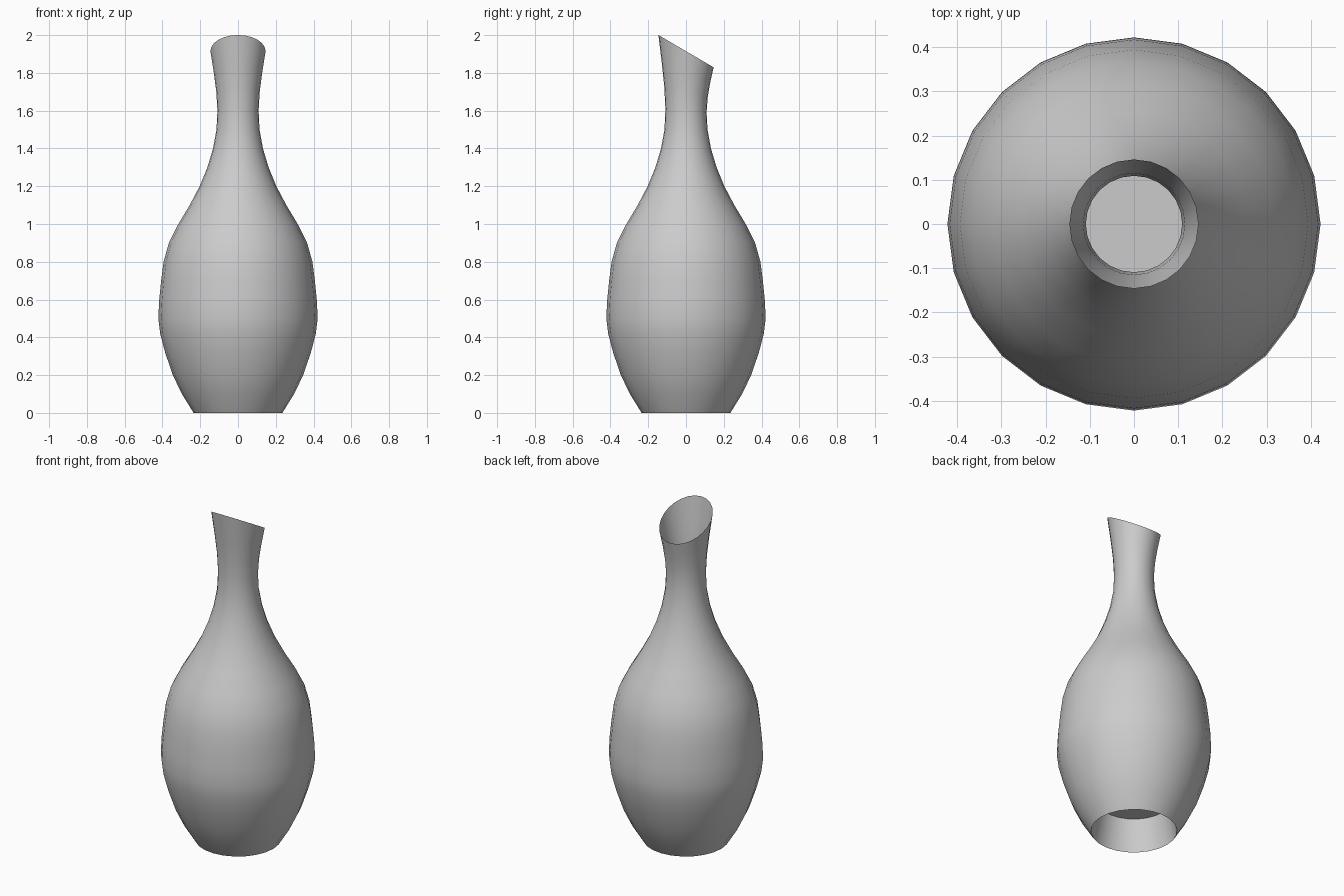
import bpy, bmesh, math

cube = bpy.data.objects.get("Cube")
if cube:
    bpy.data.objects.remove(cube, do_unlink=True)

SEGMENTS = 24
NECK_Z = 1.55      # rings start to tilt above the throat
RIM_Z = 1.915      # mean height of the slanted rim
SLANT = 0.585

# Radius and height from the recessed base, around the foot, up to the rim
PROFILE = [
    (0.2, 0.19), (0.235, 0),
    (0.297, 0.1), (0.345, 0.2), (0.386, 0.32), (0.412, 0.42), (0.422, 0.5),
    (0.417, 0.6), (0.407, 0.7), (0.394, 0.8), (0.366, 0.9), (0.316, 1.0),
    (0.256, 1.1), (0.203, 1.2), (0.162, 1.3), (0.132, 1.4), (0.114, 1.5),
    (0.109, 1.6), (0.115, 1.7), (0.128, 1.8), (0.146, RIM_Z),
]


def make_material(name, rgb):
    mat = bpy.data.materials.new(name)
    mat.use_nodes = True
    colour = (*rgb, 1)
    mat.diffuse_color = colour
    mat.node_tree.nodes["Principled BSDF"].inputs["Base Color"].default_value = colour
    return mat


def add_ring(bm, radius, height):
    tilt = SLANT * max(0, (height - NECK_Z) / (RIM_Z - NECK_Z))
    ring = []
    for i in range(SEGMENTS):
        a = math.tau * i / SEGMENTS
        x, y = radius * math.cos(a), radius * math.sin(a)
        ring.append(bm.verts.new((x, y, height - tilt * y)))
    return ring


# Thin-walled vase body with a flat raised floor
bm = bmesh.new()
rings = [add_ring(bm, r, z) for r, z in PROFILE]
for low, high in zip(rings, rings[1:]):
    for i in range(SEGMENTS):
        j = (i + 1) % SEGMENTS
        bm.faces.new((low[i], low[j], high[j], high[i]))
bm.faces.new(list(reversed(rings[0])))

mesh = bpy.data.meshes.new("vase_body")
bm.to_mesh(mesh)
bm.free()
vase = bpy.data.objects.new("vase_body", mesh)
bpy.context.collection.objects.link(vase)
mesh.materials.append(make_material("light_grey", (0.6, 0.6, 0.6)))

# Smooth wall, crisp foot and floor edges
bpy.ops.object.select_all(action="DESELECT")
vase.select_set(True)
bpy.context.view_layer.objects.active = vase
bpy.ops.object.shade_smooth_by_angle(angle=math.radians(40))
